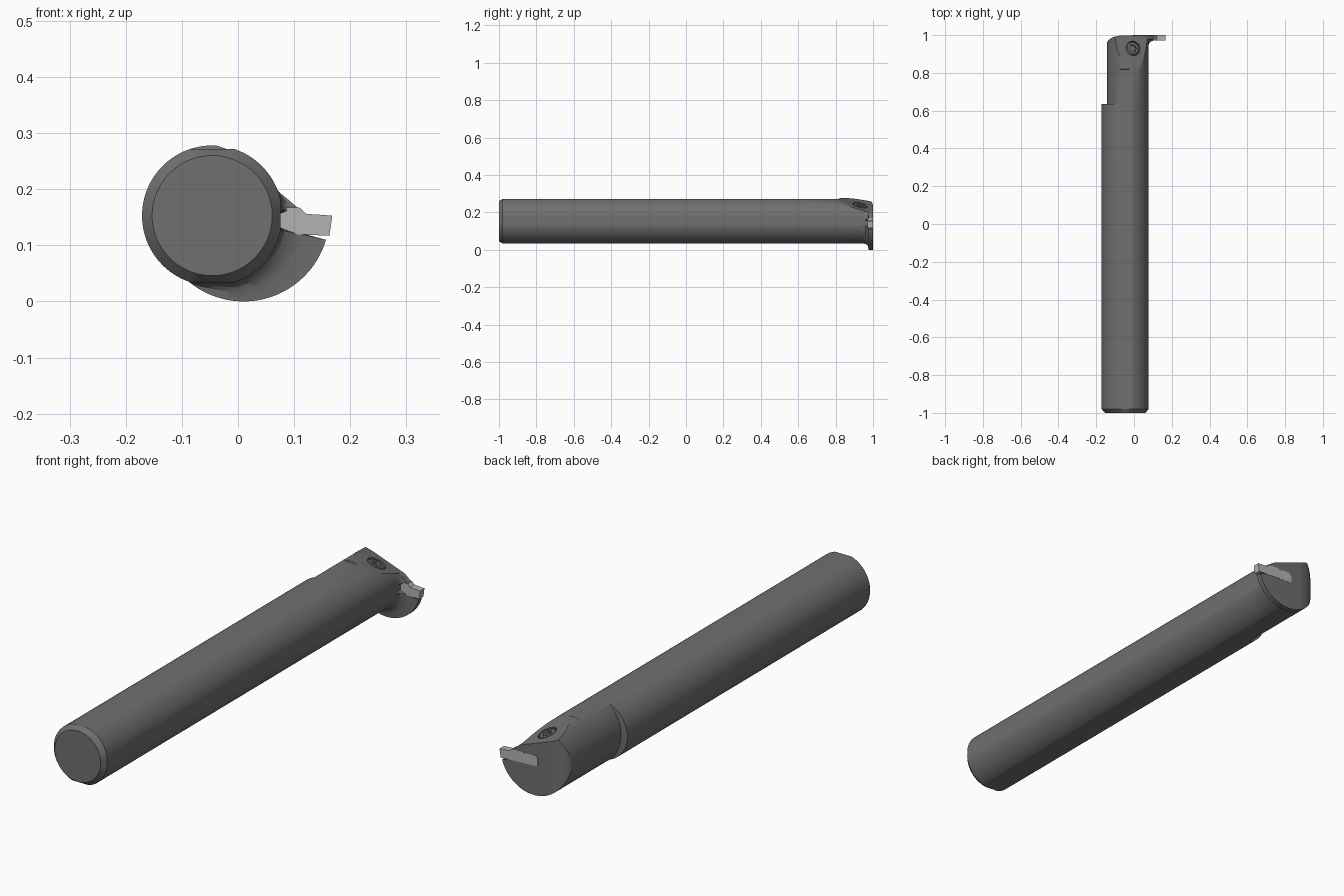
import bpy, bmesh, math
from mathutils import Vector
from math import sin, cos, pi

if "Cube" in bpy.data.objects:
    bpy.data.objects.remove(bpy.data.objects["Cube"])

CX, CZ, R = -0.046, 0.153, 0.125      # bar axis and radius
DX, DR = 0.010, 0.153                 # flange disc centre and radius
N = 180


def material(name, v):
    m = bpy.data.materials.new(name)
    m.diffuse_color = (v, v, v, 1)
    m.use_nodes = True
    m.node_tree.nodes["Principled BSDF"].inputs["Base Color"].default_value = m.diffuse_color
    return m


steel = material("steel", 0.16)
carbide = material("carbide", 0.45)


def finish(bm, name, mat):
    bmesh.ops.recalc_face_normals(bm, faces=bm.faces[:])
    me = bpy.data.meshes.new(name)
    bm.to_mesh(me)
    bm.free()
    ob = bpy.data.objects.new(name, me)
    bpy.context.collection.objects.link(ob)
    me.materials.append(mat)
    return ob


def smooth(ob):
    bpy.ops.object.select_all(action='DESELECT')
    ob.select_set(True)
    bpy.context.view_layer.objects.active = ob
    bpy.ops.object.shade_smooth_by_angle(angle=math.radians(25))


def loft(bm, rings):
    rows = [[bm.verts.new(p) for p in r] for r in rings]
    n = len(rows[0])
    for a, b in zip(rows, rows[1:]):
        for i in range(n):
            j = (i + 1) % n
            bm.faces.new((a[i], a[j], b[j], b[i]))
    bm.faces.new(rows[0])
    bm.faces.new(rows[-1])


# Polar cross-sections about the bar axis
def disc(a):
    dx = DX - CX
    b = dx * cos(a)
    return b + math.sqrt(b * b - dx * dx + DR * DR)


def shank(a, top_flat=True):
    r = R
    if abs(sin(a)) > 0.1 and (top_flat or sin(a) < 0):
        r = min(r, 0.119 / abs(sin(a)))
    if cos(a) > 0.1:
        r = min(r, 0.122 / cos(a))
    return r


def neck(a):
    return min(shank(a), disc(a))


def head(a):
    return min(shank(a, False), disc(a))


def flange(a):
    h = head(a)
    if -2.4 < a < -0.18:                       # support blade under the insert
        return max(h, disc(a))
    if 0.06 < a < 0.65:                        # jaw over the insert
        return max(h, 0.109 / (0.645 * cos(a) + 0.764 * sin(a)))
    return h


def blend(t):
    return lambda a: head(a) + t * (flange(a) - head(a))


def ring(y, f):
    angles = [-pi + 2 * pi * i / N for i in range(N)]
    return [(CX + f(a) * cos(a), y, CZ + f(a) * sin(a)) for a in angles]


# Bar: chamfered end, shank, neck, head and front flange
bm = bmesh.new()
loft(bm, [ring(-1, lambda a: 0.107), ring(-0.98, shank), ring(0.634, shank),
          ring(0.636, neck), ring(0.819, neck), ring(0.821, head),
          ring(0.945, head), ring(0.96, blend(0.08)), ring(0.969, blend(0.25)),
          ring(0.974, blend(0.5)), ring(0.976, flange), ring(0.999, flange)])
bmesh.ops.recalc_face_normals(bm, faces=bm.faces[:])


def slice_off(co, no):
    bmesh.ops.bisect_plane(bm, geom=bm.verts[:] + bm.edges[:] + bm.faces[:],
                           dist=1e-6, plane_co=co, plane_no=no, clear_outer=True)
    bmesh.ops.holes_fill(bm, edges=[e for e in bm.edges if e.is_boundary])


# Sloped clamp face, then the rounded front left corner
TILT, SLOPE = math.radians(20), 0.233
normal = Vector((sin(TILT), SLOPE, cos(TILT))).normalized()


def on_clamp(x, y):
    d = 0.12 - SLOPE * (y - 0.82)
    return Vector((x, y, CZ + (d - (x - CX) * sin(TILT)) / cos(TILT)))


slice_off(on_clamp(-0.005, 0.93), normal)
for i in range(8):
    t = 0.15 + 1.3 * i / 7
    slice_off((-0.05 - 0.093 * cos(t), 0.955 + 0.044 * sin(t), CZ),
              Vector((-cos(t) / 0.093, sin(t) / 0.044, 0)).normalized())
bar = finish(bm, "bar", steel)

# Clamp screw in its counterbore
spot = on_clamp(-0.005, 0.93)
turn = Vector((0, 0, 1)).rotation_difference(normal)


def circle(r, z, lobe=0.0, n=48):
    return [(spot + turn @ Vector(((r + lobe * cos(6 * a)) * cos(a),
                                   (r + lobe * cos(6 * a)) * sin(a), z)))
            for a in (2 * pi * i / n for i in range(n))]


bm = bmesh.new()
loft(bm, [circle(0.039, -0.016), circle(0.039, 0.03)])
cutter = finish(bm, "counterbore_cutter", steel)
cutter.hide_render = True
cutter.hide_set(True)
mod = bar.modifiers.new("counterbore", 'BOOLEAN')
mod.operation = 'DIFFERENCE'
mod.object = cutter
mod.solver = 'EXACT'
bpy.context.view_layer.objects.active = bar
bpy.ops.object.modifier_apply(modifier=mod.name)
bpy.data.objects.remove(cutter)
smooth(bar)

bm = bmesh.new()
loft(bm, [circle(0.036, -0.017), circle(0.036, -0.005), circle(0.031, -0.001),
          circle(0.019, -0.001, 0.003), circle(0.018, -0.013, 0.003)])
smooth(finish(bm, "clamp_screw", steel))

# Cutting insert, flush with the front face
profile = [(0.168, 0.153), (0.122, 0.156), (0.110, 0.167), (0.06, 0.168),
           (0.05, 0.161), (0.04, 0.168), (0.0, 0.168), (-0.01, 0.155),
           (-0.01, 0.124), (0.077, 0.121), (0.163, 0.117)]
bm = bmesh.new()
loft(bm, [[(x, y, z) for x, z in profile] for y in (0.971, 1.0)])
finish(bm, "cutting_insert", carbide)
